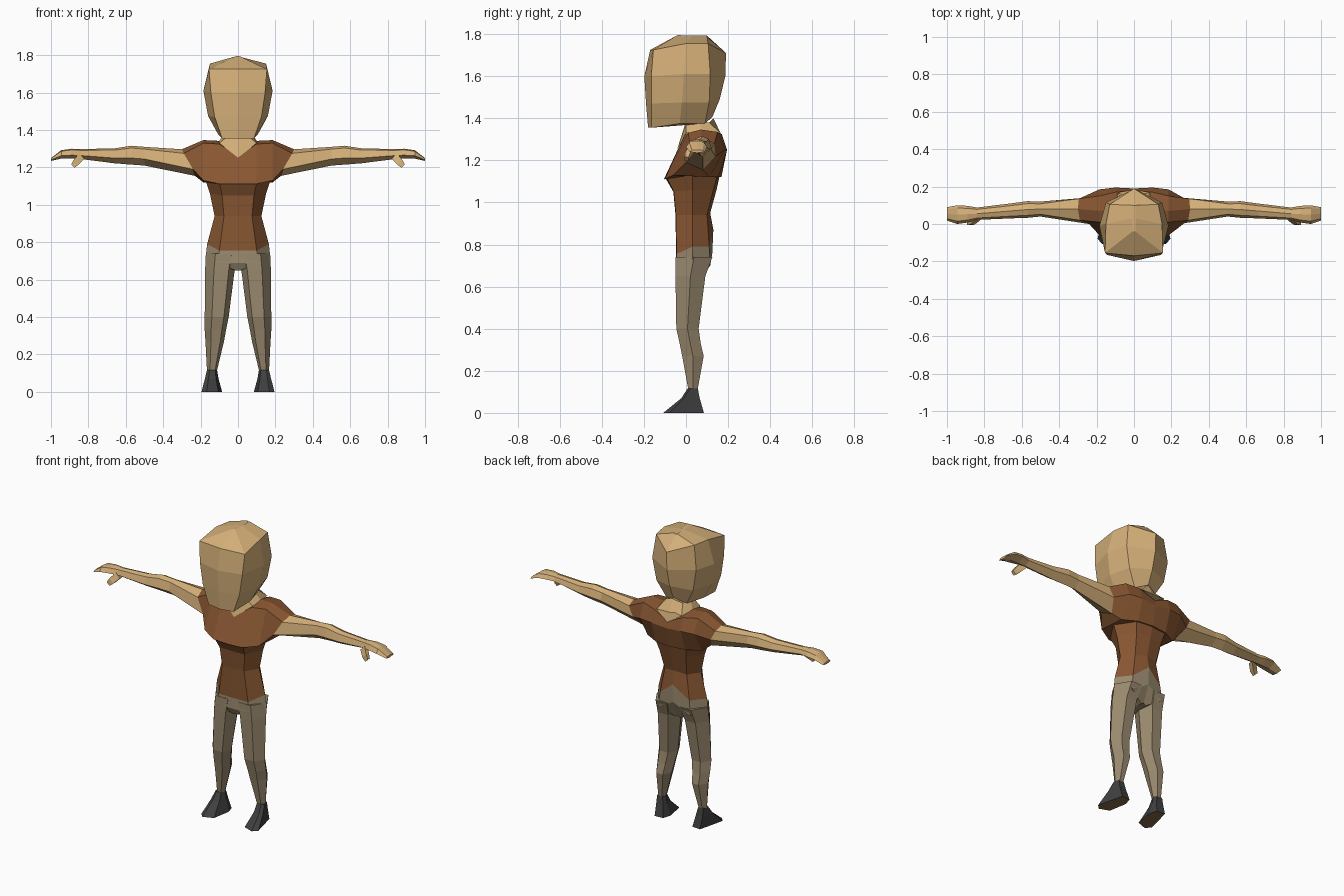
import bpy, bmesh
from mathutils import Vector


def material(name, rgb):
    m = bpy.data.materials.new(name)
    m.diffuse_color = (*rgb, 1)
    return m


SKIN = material("tan skin", (0.66, 0.43, 0.19))
SHIRT = material("brown shirt", (0.25, 0.095, 0.032))
PANTS = material("taupe trousers", (0.32, 0.25, 0.155))
SHOE = material("charcoal shoe", (0.05, 0.05, 0.052))
SOLE = material("brown sole", (0.22, 0.13, 0.06))


def loft(name, rings, mats, mirror=False, rule=None):
    """Skin a list of equal-length point rings, cap both ends."""
    bm = bmesh.new()
    vr = [[bm.verts.new(p) for p in r] for r in rings]
    n = len(vr[0])
    for a, b in zip(vr, vr[1:]):
        for i in range(n):
            j = (i + 1) % n
            bm.faces.new((a[i], a[j], b[j], b[i]))
    bm.faces.new(vr[0])
    bm.faces.new(vr[-1])
    bmesh.ops.recalc_face_normals(bm, faces=bm.faces[:])
    bm.normal_update()
    if rule:
        for f in bm.faces:
            f.material_index = rule(f)
    me = bpy.data.meshes.new(name)
    bm.to_mesh(me)
    bm.free()
    for m in mats:
        me.materials.append(m)
    ob = bpy.data.objects.new(name, me)
    bpy.context.collection.objects.link(ob)
    if mirror:
        md = ob.modifiers.new("mirror", 'MIRROR')
        md.use_mirror_merge = False
    return ob


def ring8(zs, front, corner, side, rear, back):
    """Symmetric 8-point ring; zs = 3 heights (front, side, back) or 5."""
    if len(zs) == 3:
        zs = (zs[0], zs[0], zs[1], zs[1], zs[2])
    half = [(0, front), corner, side, rear, (0, back)]
    pts = [Vector((x, y, z)) for (x, y), z in zip(half, zs)]
    return pts + [Vector((-p.x, p.y, p.z)) for p in pts[3:0:-1]]


# Head: blocky, with a roof-like crown
loft("head", [
    ring8((1.355, 1.375, 1.405), -.18, (.085, -.165), (.105, -.03), (.07, .09), .125),
    ring8((1.47, 1.475, 1.49), -.19, (.125, -.165), (.16, -.02), (.125, .11), .16),
    ring8((1.60, 1.61, 1.60), -.198, (.145, -.165), (.185, -.01), (.15, .115), .187),
    ring8((1.725, 1.755, 1.71), -.17, (.155, -.155), (.15, 0), (.13, .105), .19),
    ring8((1.795, 1.792, 1.785), -.04, (.008, -.04), (.008, .03), (.008, .1), .1),
], [SKIN])

# Neck: dips into a V at the front and back of the collar
loft("neck", [
    ring8((1.252, 1.33, 1.34, 1.328, 1.275), -.042, (.10, .0), (.102, .08), (.085, .165), .185),
    ring8((1.37, 1.38, 1.40), -.005, (.05, .0), (.075, .06), (.055, .11), .13),
], [SKIN])

# Shirt body, chest to waistband
loft("shirt_body", [
    ring8((1.12, 1.15, 1.18), -.10, (.10, -.092), (.18, .03), (.11, .155), .172),
    ring8((1.05, 1.06, 1.06), -.06, (.085, -.058), (.15, .03), (.09, .13), .145),
    ring8((.94, .94, .95), -.05, (.075, -.048), (.125, .03), (.075, .10), .115),
    ring8((.755, .79, .87), -.047, (.10, -.045), (.165, .03), (.10, .11), .13),
], [SHIRT])

# Shirt yoke: one loft across the shoulders, from sleeve cut to sleeve cut
cuff = [(.24, .0, 1.19), (.29, .02, 1.275), (.30, .08, 1.297),
        (.295, .135, 1.28), (.265, .14, 1.22), (.23, .08, 1.155)]


def section(x, yz):
    return [(x, y, z) for y, z in yz]


mid = section(0, [(-.105, 1.11), (-.03, 1.26), (.08, 1.30), (.18, 1.28), (.19, 1.24), (.168, 1.12)])
inner = section(.1, [(-.10, 1.112), (-.005, 1.325), (.08, 1.342), (.17, 1.325), (.195, 1.25), (.155, 1.12)])
outer = section(.185, [(-.06, 1.13), (.01, 1.33), (.07, 1.346), (.15, 1.335), (.185, 1.25), (.11, 1.12)])


def flip(r):
    return [(-x, y, z) for x, y, z in r]


loft("shirt_yoke", [flip(cuff), flip(outer), flip(inner), mid, inner, outer, cuff], [SHIRT])


# Arms with mitten hands
def arm_ring(x, y0, y1, z0, z1):
    w, h, m = y1 - y0, z1 - z0, (y0 + y1) / 2
    return [(x, y0, z0 + .35 * h), (x, y0 + .15 * w, z1 - .12 * h), (x, m, z1),
            (x, y1 - .15 * w, z1 - .15 * h), (x, y1, z0 + .4 * h), (x, m, z0)]


loft("arm", [cuff] + [arm_ring(*a) for a in (
    (.50, .04, .12, 1.21, 1.31), (.57, .033, .122, 1.215, 1.316),
    (.66, .03, .11, 1.222, 1.302), (.84, .022, .088, 1.245, 1.298),
    (.89, .008, .097, 1.247, 1.30), (.945, .0, .10, 1.247, 1.292),
    (1.0, .018, .09, 1.235, 1.25))], [SKIN], mirror=True)


# Thumb
def thumb_ring(x, y, z, r):
    return [(x - r, y - r, z - r), (x + r, y - r, z + r), (x + r, y + r, z + r), (x - r, y + r, z - r)]


loft("thumb", [thumb_ring(.835, .035, 1.262, .014), thumb_ring(.865, .01, 1.228, .013),
               thumb_ring(.883, .003, 1.207, .009)], [SKIN], mirror=True)

# Trousers: hips, then tapered legs
loft("hips", [
    ring8((.755, .79, .87), -.047, (.10, -.045), (.165, .03), (.10, .11), .13),
    ring8((.69, .70, .76), -.05, (.11, -.05), (.175, .03), (.11, .115), .125),
    ring8((.65, .65, .66), -.03, (.015, -.03), (.02, .03), (.015, .08), .085),
], [PANTS])


def leg_ring(z, x0, x1, y0, y1):
    w, m = x1 - x0, (y0 + y1) / 2
    return [(x0, m, z), (x0 + .2 * w, y0, z), (x1 - .3 * w, y0, z),
            (x1, m, z), (x1 - .3 * w, y1, z), (x0 + .25 * w, y1, z)]


loft("leg", [leg_ring(*a) for a in (
    (.74, .0, .172, -.049, .125), (.65, .018, .176, -.05, .092),
    (.40, .05, .178, -.046, .06), (.33, .064, .178, -.03, .07),
    (.27, .075, .174, -.018, .084), (.115, .112, .166, .01, .056))], [PANTS], mirror=True)


# Shoes: flared wedge with the toe turned out, brown underneath
def level(z, xy):
    return [(x, y, z) for x, y in xy]


loft("shoe", [
    level(0, [(.195, -.08), (.168, -.108), (.105, -.085), (.085, .03), (.10, .08), (.155, .085)]),
    level(.07, [(.177, -.01), (.158, -.022), (.118, -.014), (.104, .034), (.112, .063), (.158, .065)]),
    level(.117, [(.166, .02), (.152, .008), (.122, .01), (.112, .035), (.122, .056), (.158, .056)]),
], [SHOE, SOLE], mirror=True, rule=lambda f: 1 if f.normal.z < -.9 else 0)
